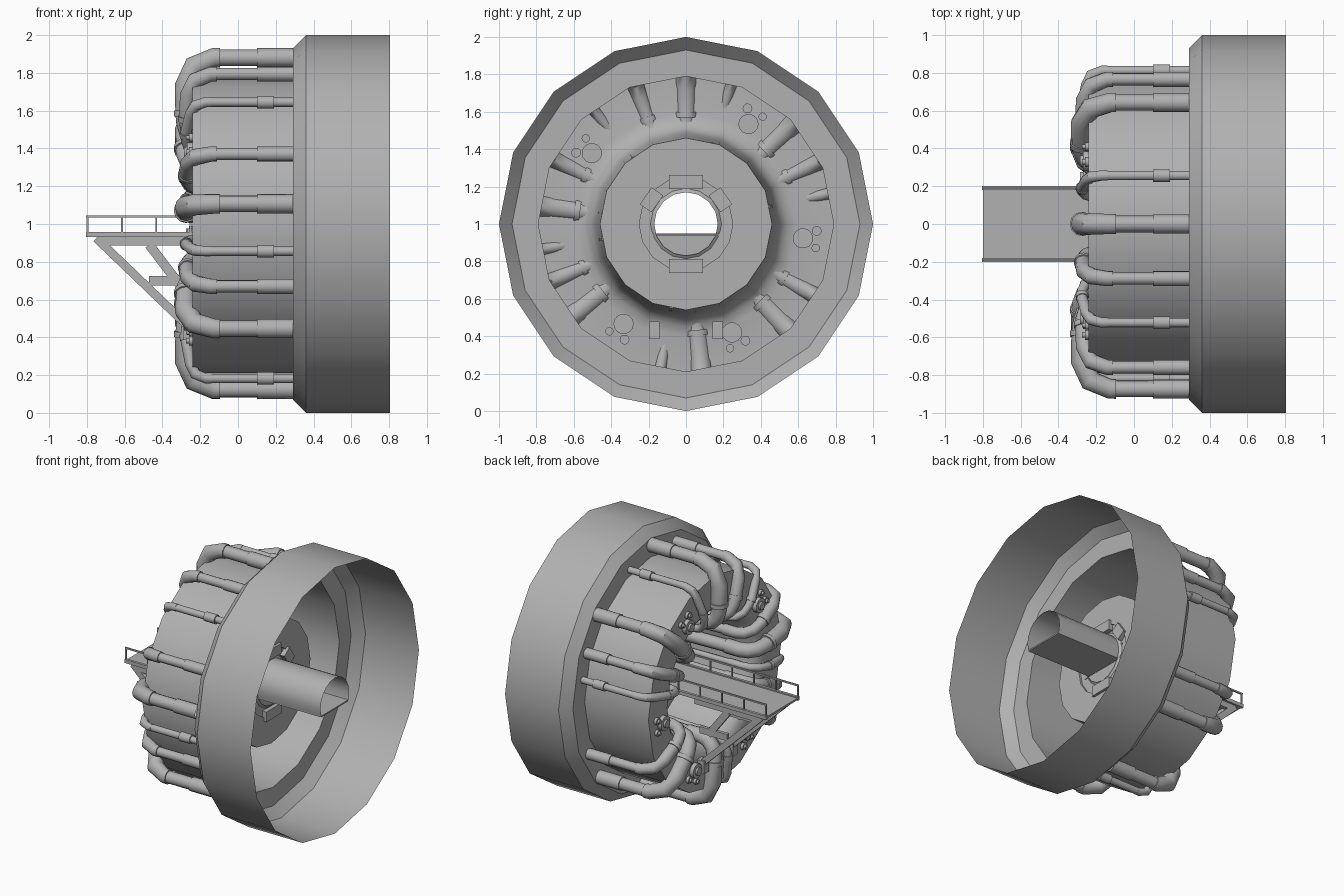
import bpy, bmesh
from math import sin, cos, radians, pi
from mathutils import Vector, Matrix

if "Cube" in bpy.data.objects:
    bpy.data.objects.remove(bpy.data.objects["Cube"])

CZ = 1.0  # height of the main axis, which runs along x

METAL = bpy.data.materials.new("dark_grey_metal")
METAL.diffuse_color = (.44, .44, .44, 1)
METAL.use_nodes = True
METAL.node_tree.nodes["Principled BSDF"].inputs["Base Color"].default_value = METAL.diffuse_color


def finish(bm, name, smooth=True, angle=35):
    me = bpy.data.meshes.new(name)
    bm.to_mesh(me)
    bm.free()
    me.materials.append(METAL)
    ob = bpy.data.objects.new(name, me)
    bpy.context.collection.objects.link(ob)
    if smooth:
        bpy.ops.object.select_all(action='DESELECT')
        ob.select_set(True)
        bpy.context.view_layer.objects.active = ob
        bpy.ops.object.shade_smooth_by_angle(angle=radians(angle))
    return ob


def polar(x, r, a):
    return Vector((x, r * cos(a), CZ + r * sin(a)))


def lathe(name, profile, n=16, a0=90, a1=450, angle=35):
    """Sweep an (x, radius) profile around the main axis."""
    bm = bmesh.new()
    full = a1 - a0 == 360
    steps = n if full else n + 1
    rows = [[bm.verts.new(polar(x, r, radians(a0 + (a1 - a0) * i / n))) for i in range(steps)]
            for x, r in profile]
    for p, q in zip(rows, rows[1:]):
        for i in range(n):
            j = (i + 1) % steps
            bm.faces.new((p[i], p[j], q[j], q[i]))
    return finish(bm, name, angle=angle)


def box(name, x, y, z):
    """Box from three (low, high) ranges."""
    bm = bmesh.new()
    mid = Vector([(a + b) / 2 for a, b in (x, y, z)])
    size = [b - a for a, b in (x, y, z)]
    bmesh.ops.create_cube(bm, size=1, matrix=Matrix.Translation(mid) @ Matrix.Diagonal((*size, 1)))
    return finish(bm, name, False)


def beam(name, p, q, w, h):
    """Rectangular bar between two points lying in an xz plane."""
    p, q = Vector(p), Vector(q)
    d = (q - p).normalized()
    side = Vector((0, 1, 0))
    up = d.cross(side)
    m = Matrix((d * (q - p).length, side * w, up * h)).transposed().to_4x4()
    bm = bmesh.new()
    bmesh.ops.create_cube(bm, size=1, matrix=Matrix.Translation((p + q) / 2) @ m)
    return finish(bm, name, False)


def pipe(name, deg, path, n=12):
    """Pipe through (x, radius, thickness) stations in the plane at an angle."""
    a = radians(deg)
    tang = Vector((0, -sin(a), cos(a)))
    pts = [polar(x, r, a) for x, r, t in path]
    bm = bmesh.new()
    rows = []
    for i, c in enumerate(pts):
        before = [p for p in pts[:i] if (p - c).length > 1e-5]
        after = [p for p in pts[i + 1:] if (p - c).length > 1e-5]
        d = Vector()
        if before:
            d += (c - before[-1]).normalized()
        if after:
            d += (after[0] - c).normalized()
        nrm = d.normalized().cross(tang)
        t = path[i][2]
        rows.append([bm.verts.new(c + t * (tang * cos(2 * pi * k / n) + nrm * sin(2 * pi * k / n)))
                     for k in range(n)])
    for p, q in zip(rows, rows[1:]):
        for k in range(n):
            j = (k + 1) % n
            bm.faces.new((p[k], p[j], q[j], q[k]))
    bm.faces.new(rows[-1])
    bmesh.ops.recalc_face_normals(bm, faces=bm.faces)
    return finish(bm, name)


def cylinder(name, x0, x1, y, z, r, n=14):
    bm = bmesh.new()
    m = Matrix.Translation(((x0 + x1) / 2, y, z)) @ Matrix.Rotation(pi / 2, 4, 'Y')
    bmesh.ops.create_cone(bm, cap_ends=True, segments=n, radius1=r, radius2=r,
                          depth=x1 - x0, matrix=m)
    return finish(bm, name)


# Outer ring, flange, drum, curved funnel and inner disc
lathe("outer_ring", [(.805, 1), (.36, 1), (.29, .93), (.29, .79)])
lathe("drum", [(.29, .79), (-.24, .79), (-.24, .60), (-.228, .55), (-.195, .51),
               (-.14, .49), (-.02, .475), (.28, .46)])
lathe("inner_disc", [(.28, .46), (.28, .25), (.265, .25), (.265, .19), (.28, .17)])

# Arched tunnel with flat floor and the wall beneath it
lathe("tunnel_arch", [(.26, .17), (.805, .17)], 12, -20, 200)
box("tunnel_floor", (.26, .805), (-.16, .16), (.935, .945))
bm = bmesh.new()
bm.faces.new([bm.verts.new(polar(.268, .195, radians(199 + 142 * i / 8))) for i in range(9)])
finish(bm, "lower_wall", False)

# Clamps around the tunnel mouth
for deg, half in ((90, .09), (35, .055), (145, .055), (270, .09)):
    a = radians(deg)
    ob = box("mouth_clamp", (-.04, .04), (-half, half), (-.038, .038))
    ob.matrix_world = Matrix.Translation(polar(.26, .225, a)) @ Matrix.Rotation(a - pi / 2, 4, 'X')

# Pipes: straight, collar, elbow thickness, axis radius, face x, bend, inner x, inner end
SIZES = {
    "large": (.044, .051, .060, .88, -.275, .15, -.275, .42),
    "medium": (.033, .040, .046, .845, -.262, .12, -.268, .43),
    "small": (.025, .034, .031, .83, -.25, .08, -.275, .445),
}


def pipe_path(size):
    s, c, e, R, fx, b, ix, end = SIZES[size]
    if size == "small":
        path = [(.29, R, s), (.19, R, s), (.19, R, c), (.10, R, c), (.10, R, s)]
    else:
        path = [(.29, R, c), (.10, R, c), (.10, R, s)]
    start = fx + b
    lead = start + .03
    path += [(lead, R, s), (lead, R, e * .87)]
    # outer bend over the rim
    path += [(start - b * sin(t), R - b + b * cos(t), e * w)
             for t, w in ((0, .88), (pi / 4, .95), (pi / 2, 1))]
    # radial run with a joint collar
    k = .12
    top = end + k
    path += [(ix, top + .06, e * .95), (ix, top + .06, e * 1.08),
             (ix, top + .03, e * 1.08), (ix, top + .03, e * .92)]
    # inner bend, then along the funnel wall to the disc
    path += [(ix + k - k * cos(t), top - k * sin(t), e * .88) for t in (0, pi / 6, pi / 3, pi / 2)]
    path += [(-.05, end, e * .88), (-.05, end, e * .75), (.27, end - .01, e * .75)]
    return path


ANGLES = {
    "large": (90, 43, 173, 219, 276, 314),
    "medium": (110, 154, 203, 331, 25),
    "small": (72, 129, 12, 190, 260),
}
for size, degs in ANGLES.items():
    for deg in degs:
        pipe(size + "_pipe", deg, pipe_path(size))

# Valve clusters on the front wall: one big port and two small ones
for deg in (58, 143, 353, 238, 293):
    for dr, da, r, out in ((0, 0, .054, .03), (.07, 4, .026, .02), (.075, -3.5, .022, .02)):
        p = polar(0, .63 + dr, radians(deg + da))
        cylinder("valve_port", -.24 - out, -.21, p.y, p.z, r)
        cylinder("valve_knob", -.24 - out - .015, -.23, p.y, p.z, r * .55)

# Platform deck running into the tunnel
box("platform_deck", (-.80, .27), (-.20, .20), (.933, .948))
for s in (-1, 1):
    y = s * .19
    box("deck_edge", (-.805, .27), (y - .01, y + .01), (.93, .957))
    # Railing
    beam("hand_rail", (-.805, y, 1.04), (.27, y, 1.04), .011, .011)
    for i in range(6):
        x = -.797 + i * .182
        box("rail_post", (x - .005, x + .005), (y - .005, y + .005), (.95, 1.04))
    # Support truss below the deck
    y = s * .17
    beam("truss_chord", (-.74, y, .908), (-.2, y, .908), .03, .045)
    beam("truss_diagonal", (-.75, y, .925), (-.25, y, .445), .03, .045)
    beam("truss_strut", (-.47, y, .89), (-.31, y, .68), .025, .05)
    beam("truss_tie", (-.47, y, .70), (-.24, y, .70), .025, .05)
    box("truss_foot", (-.29, -.20), (y - .028, y + .028), (.385, .48))
for x in (-.72, -.5, -.28):
    box("cross_beam", (x - .015, x + .015), (-.17, .17), (.90, .933))
